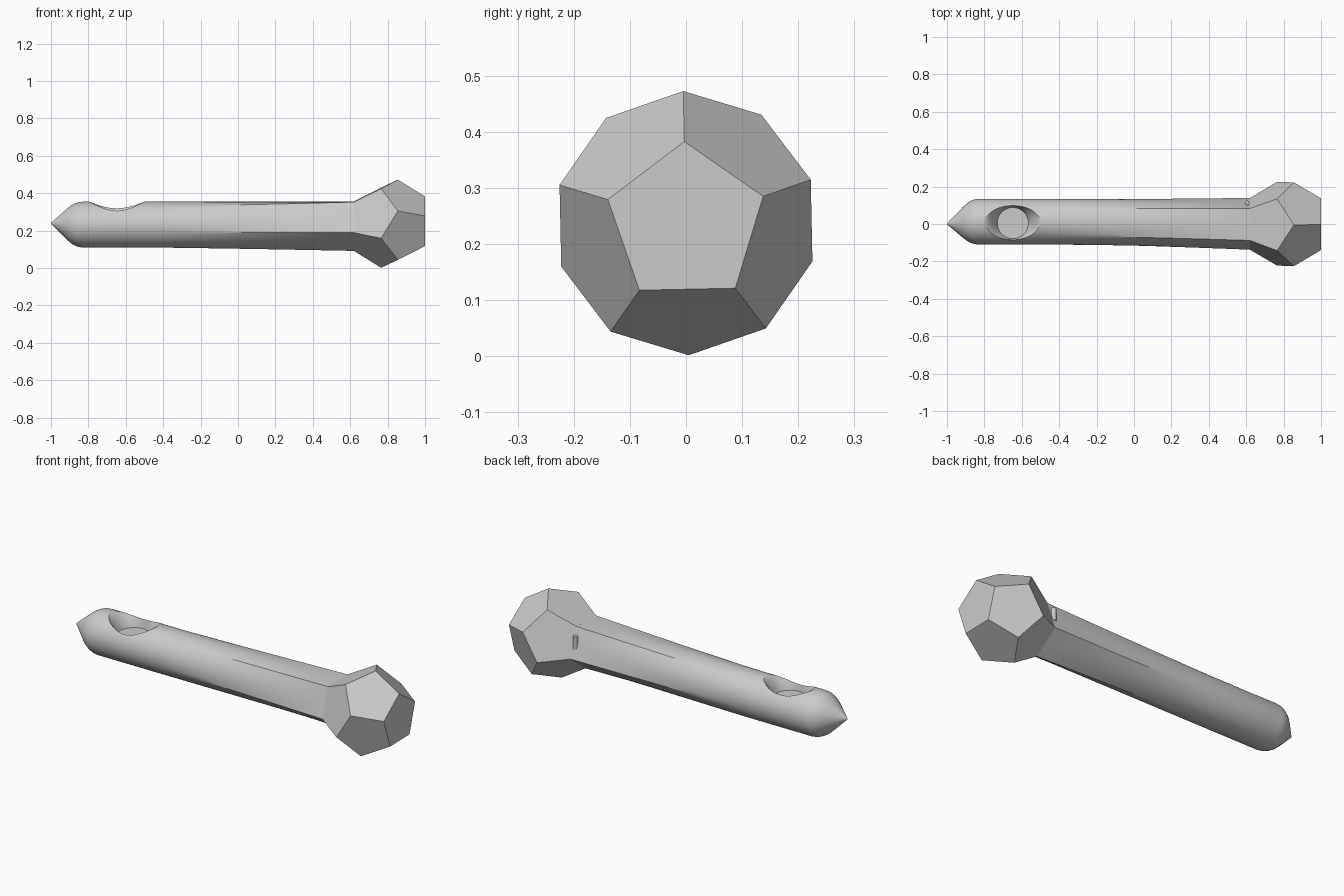
import bpy, bmesh
from math import sin, cos, tan, pi, radians, sqrt

if "Cube" in bpy.data.objects:
    bpy.data.objects.remove(bpy.data.objects["Cube"])

N = 60
TWIST = radians(1.2)
CY, CZ, R = 0.0125, 0.232, 0.1225      # round barrel centre and radius
HZ, HR = 0.237, 0.1455                 # head centre height, pentagon radius


def finish(name, bm, smooth=True):
    bmesh.ops.recalc_face_normals(bm, faces=bm.faces)
    me = bpy.data.meshes.new(name)
    bm.to_mesh(me)
    bm.free()
    ob = bpy.data.objects.new(name, me)
    bpy.context.collection.objects.link(ob)
    if smooth:
        shade(ob)
    return ob


def select(ob):
    bpy.ops.object.select_all(action='DESELECT')
    ob.select_set(True)
    bpy.context.view_layer.objects.active = ob


def shade(ob):
    select(ob)
    bpy.ops.object.shade_smooth_by_angle(angle=radians(28))


def loft(name, rings, smooth=True):
    """Skin a list of equal-length point rings and cap both ends."""
    bm = bmesh.new()
    rows = [[bm.verts.new(p) for p in ring] for ring in rings]
    for a, b in zip(rows, rows[1:]):
        for i in range(len(a)):
            j = (i + 1) % len(a)
            bm.faces.new((a[i], a[j], b[j], b[i]))
    bm.faces.new(rows[0])
    bm.faces.new(rows[-1])
    return finish(name, bm, smooth)


def angle(i):
    return -pi / 2 + TWIST + 2 * pi * i / N


def circle(x, r, y=CY, z=CZ):
    return [(x, y + r * cos(angle(i)), z + r * sin(angle(i))) for i in range(N)]


# Stem: round section blending into the pentagon on the back of the head
def pentagon(x):
    pts = []
    for i in range(N):
        local = (2 * pi * i / N) % (2 * pi / 5) - pi / 5
        r = HR * cos(pi / 5) / cos(local)
        pts.append((x, r * cos(angle(i)), HZ + r * sin(angle(i))))
    return pts


rings = []
STEPS = 24
for k in range(STEPS + 1):
    t = k / STEPS
    x = -0.44 + 1.065 * t
    w = t ** 1.2
    rings.append([tuple(a + (b - a) * w for a, b in zip(p, q))
                  for p, q in zip(circle(x, R), pentagon(x))])
loft("stem", rings)

# Mouth end: barrel with rounded shoulder and conical tip
profile = [(-1.0, 0.002), (-0.955, 0.044), (-0.915, 0.082), (-0.895, 0.099),
           (-0.875, 0.111), (-0.855, 0.119), (-0.83, R), (-0.44, R)]
rings = []
for x, r in profile:
    f = r / R
    rings.append(circle(x, r, CY * f, 0.24 + (CZ - 0.24) * f))
tip = loft("pointed_end", rings)

# Flared bowl cut into the top of the barrel
rings = []
for z, a, b, n in [(0.27, 0.083, 0.083, 2), (0.295, 0.095, 0.087, 2.1),
                   (0.315, 0.108, 0.092, 2.3), (0.335, 0.123, 0.096, 2.5),
                   (0.348, 0.136, 0.098, 2.6), (0.358, 0.155, 0.1, 2.6),
                   (0.40, 0.17, 0.1, 2.6)]:
    ring = []
    for i in range(N):
        c, s = cos(2 * pi * i / N), sin(2 * pi * i / N)
        k = (abs(c) ** n + abs(s) ** n) ** (-1 / n)
        ring.append((-0.648 + a * c * k, 0.005 + b * s * k, z))
    rings.append(ring)
cutter = loft("bowl_cutter", rings)
cutter.hide_render = True
mod = tip.modifiers.new("bowl", 'BOOLEAN')
mod.operation = 'DIFFERENCE'
mod.solver = 'EXACT'
mod.object = cutter
select(tip)
bpy.ops.object.modifier_apply(modifier=mod.name)
bpy.data.objects.remove(cutter)
shade(tip)

# Head: regular dodecahedron with one face square to the x axis
PHI = (1 + sqrt(5)) / 2
bm = bmesh.new()
for x, r, start in [(1.0, HR, pi / 2), (0.855, HR * PHI, pi / 2),
                    (0.765, HR * PHI, -pi / 2), (0.62, HR, -pi / 2)]:
    for i in range(5):
        a = start + TWIST + 2 * pi * i / 5
        bm.verts.new((x, r * cos(a), HZ + r * sin(a)))
bmesh.ops.convex_hull(bm, input=bm.verts)
bmesh.ops.dissolve_limit(bm, angle_limit=radians(5), verts=bm.verts, edges=bm.edges)
finish("faceted_head", bm, smooth=False)

# Small pin beside the neck
bpy.ops.mesh.primitive_cylinder_add(vertices=16, radius=0.0125, depth=0.07,
                                    location=(0.605, 0.113, 0.283))
bpy.context.object.name = "neck_pin"
shade(bpy.context.object)
